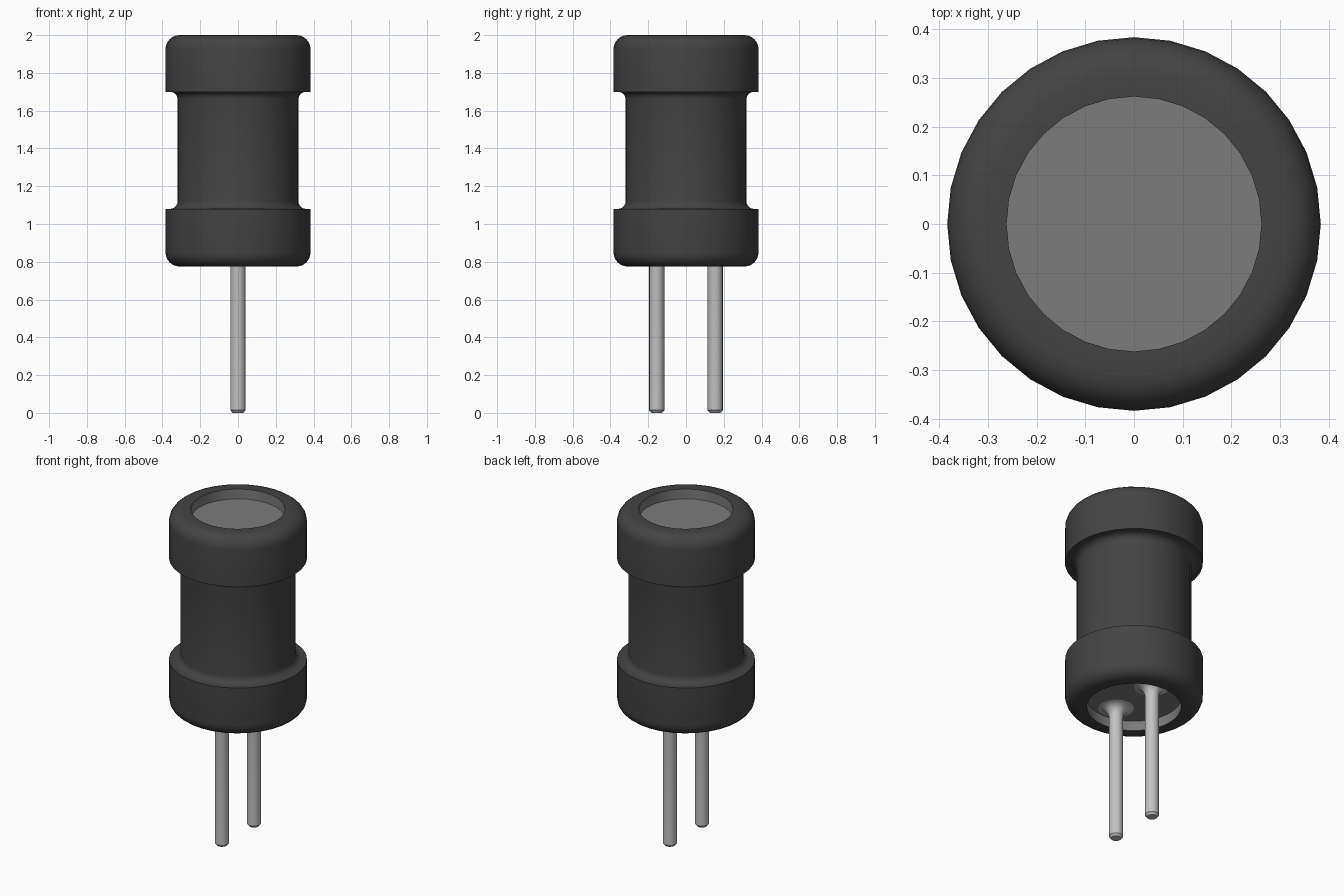
import bpy, bmesh, math
from mathutils import Matrix

cube = bpy.data.objects.get("Cube")
if cube:
    bpy.data.objects.remove(cube, do_unlink=True)


def material(name, value):
    mat = bpy.data.materials.new(name)
    mat.use_nodes = True
    colour = (value, value, value, 1.0)
    mat.diffuse_color = colour
    mat.node_tree.nodes["Principled BSDF"].inputs["Base Color"].default_value = colour
    return mat


black = material("black sleeve", 0.057)
grey = material("grey core", 0.20)
metal = material("tinned metal", 0.54)


def arc(cx, cz, radius, start, end, steps=5):
    """Points of a circular arc in the (radius, height) plane, in degrees."""
    angles = [math.radians(start + (end - start) * i / steps) for i in range(steps + 1)]
    return [(cx + radius * math.cos(a), cz + radius * math.sin(a)) for a in angles]


def lathe(name, profile, sides, mats, location=(0, 0, 0)):
    """Spin a (radius, height) profile around z."""
    bm = bmesh.new()
    verts = [bm.verts.new((r, 0, z)) for r, z in profile]
    edges = [bm.edges.new(pair) for pair in zip(verts, verts[1:])]
    bmesh.ops.spin(bm, geom=verts + edges, cent=(0, 0, 0), axis=(0, 0, 1),
                   angle=math.tau, steps=sides, use_duplicate=False)
    bmesh.ops.remove_doubles(bm, verts=bm.verts, dist=0.0005)
    bmesh.ops.recalc_face_normals(bm, faces=bm.faces)
    mesh = bpy.data.meshes.new(name)
    bm.to_mesh(mesh)
    bm.free()
    for mat in mats:
        mesh.materials.append(mat)
    obj = bpy.data.objects.new(name, mesh)
    obj.location = location
    bpy.context.collection.objects.link(obj)
    bpy.ops.object.select_all(action="DESELECT")
    obj.select_set(True)
    bpy.context.view_layer.objects.active = obj
    bpy.ops.object.shade_smooth_by_angle(angle=math.radians(35))
    return obj


# Spool-shaped body with a shallow recess in each end
BASE, TOP, DEPTH = 0.775, 2.0, 0.06
FLANGE, WAIST, HOLE = 0.384, 0.32, 0.262
ROUND, FILLET = 0.075, 0.04
profile = [(0, BASE + DEPTH), (HOLE, BASE + DEPTH), (HOLE, BASE)]
profile += arc(FLANGE - ROUND, BASE + ROUND, ROUND, -90, 0, 6)
profile += [(FLANGE, 1.08)]
profile += arc(WAIST + FILLET, 1.08 + FILLET, FILLET, 270, 180)
profile += arc(WAIST + FILLET, 1.70 - FILLET, FILLET, 180, 90)
profile += [(FLANGE, 1.70)]
profile += arc(FLANGE - ROUND, TOP - ROUND, ROUND, 0, 90, 6)
profile += [(HOLE, TOP), (HOLE, TOP - DEPTH), (0, TOP - DEPTH)]
body = lathe("spool_body", profile, 32, [black, grey])

# Recess walls and floors show the grey core
for face in body.data.polygons:
    if math.hypot(face.center.x, face.center.y) < HOLE:
        face.material_index = 1

# Two wire leads, each flaring into a solder fillet at the recess floor
PIN, FLARE = 0.04, 0.06
lead = [(0, 0), (PIN - 0.012, 0), (PIN, 0.014)]
lead += arc(PIN + FLARE, BASE + DEPTH - FLARE, FLARE, 180, 90, 6)
for name, y in (("front_lead", -0.155), ("back_lead", 0.155)):
    lathe(name, lead, 16, [metal], (0, y, 0))
